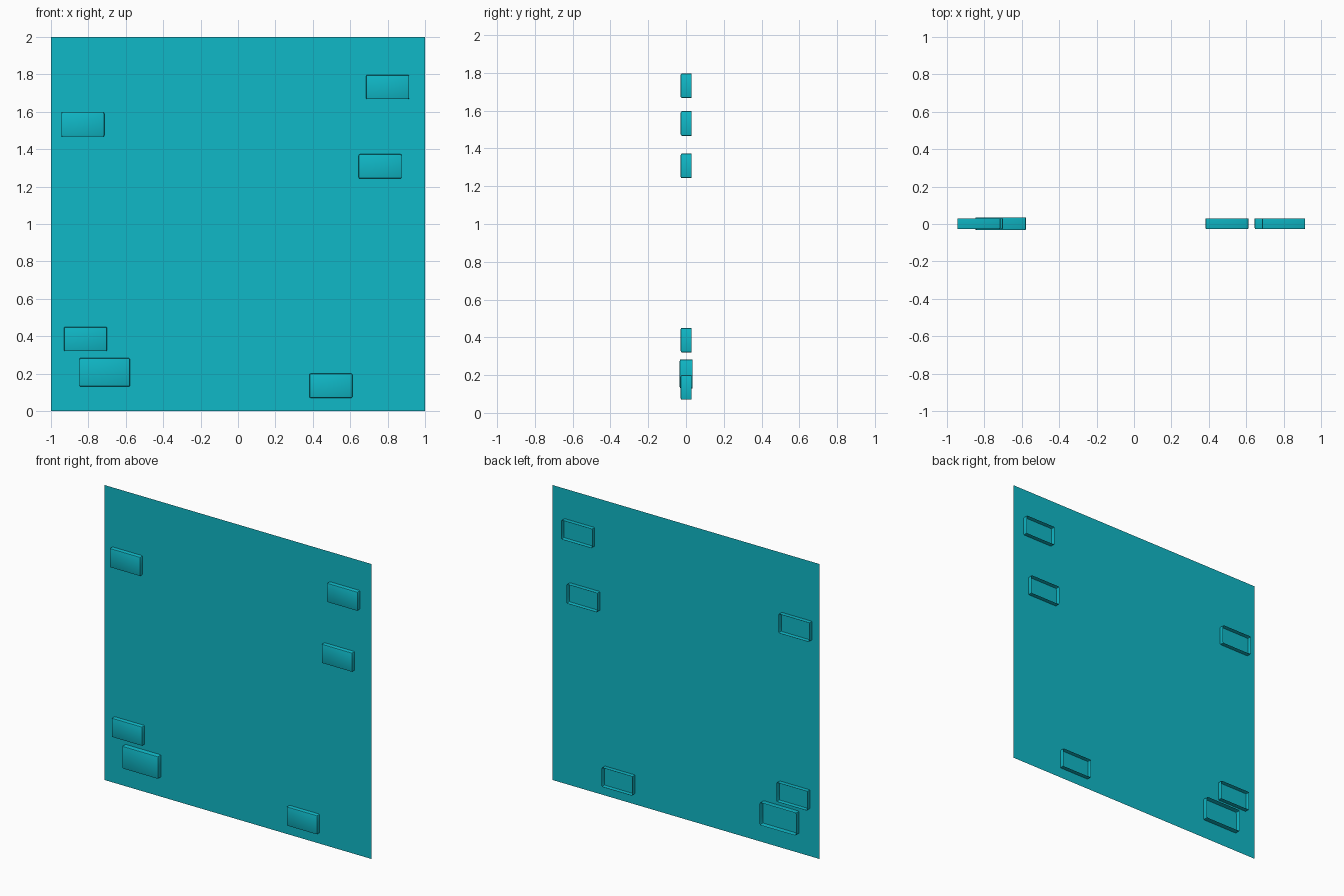
import bpy, bmesh

cube = bpy.data.objects.get("Cube")
if cube:
    bpy.data.objects.remove(cube)

teal = bpy.data.materials.new("teal")
teal.use_nodes = True
colour = (0.005, 0.48, 0.57, 1)
teal.diffuse_color = colour
teal.node_tree.nodes["Principled BSDF"].inputs["Base Color"].default_value = colour


def add_object(name, bm, location):
    mesh = bpy.data.meshes.new(name)
    bm.to_mesh(mesh)
    bm.free()
    mesh.materials.append(teal)
    obj = bpy.data.objects.new(name, mesh)
    obj.location = location
    bpy.context.collection.objects.link(obj)
    return obj


# Thin upright wall sheet facing the front
bm = bmesh.new()
corners = [(-1, -1), (1, -1), (1, 1), (-1, 1)]
bm.faces.new([bm.verts.new((x, 0, z)) for x, z in corners])
add_object("wall_panel", bm, (0, 0, 1))


# Shallow brick shell: softened front rim, open at the back
def add_brick(name, x, z, scale=1.0):
    bm = bmesh.new()
    bmesh.ops.create_cube(bm, size=1)
    for v in bm.verts:
        v.co.x *= 0.23 * scale
        v.co.y *= 0.058 * scale
        v.co.z *= 0.13 * scale
    back = [f for f in bm.faces if f.normal.y > 0.9]
    bmesh.ops.delete(bm, geom=back, context="FACES")
    rim = [e for e in bm.edges if not e.is_boundary]
    bmesh.ops.bevel(bm, geom=rim, offset=0.007 * scale, segments=2,
                    profile=0.5, affect="EDGES")
    brick = add_object(name, bm, (x, 0.001, z))
    bpy.ops.object.select_all(action="DESELECT")
    brick.select_set(True)
    bpy.context.view_layer.objects.active = brick
    bpy.ops.object.shade_smooth_by_angle()


add_brick("brick_top_left", 0.80, 1.732)
add_brick("brick_middle_left", 0.76, 1.308)
add_brick("brick_top_right", -0.83, 1.532)
add_brick("brick_lower_right", -0.815, 0.385)
add_brick("brick_bottom_left", 0.497, 0.135)
add_brick("brick_large", -0.713, 0.207, 1.18)
